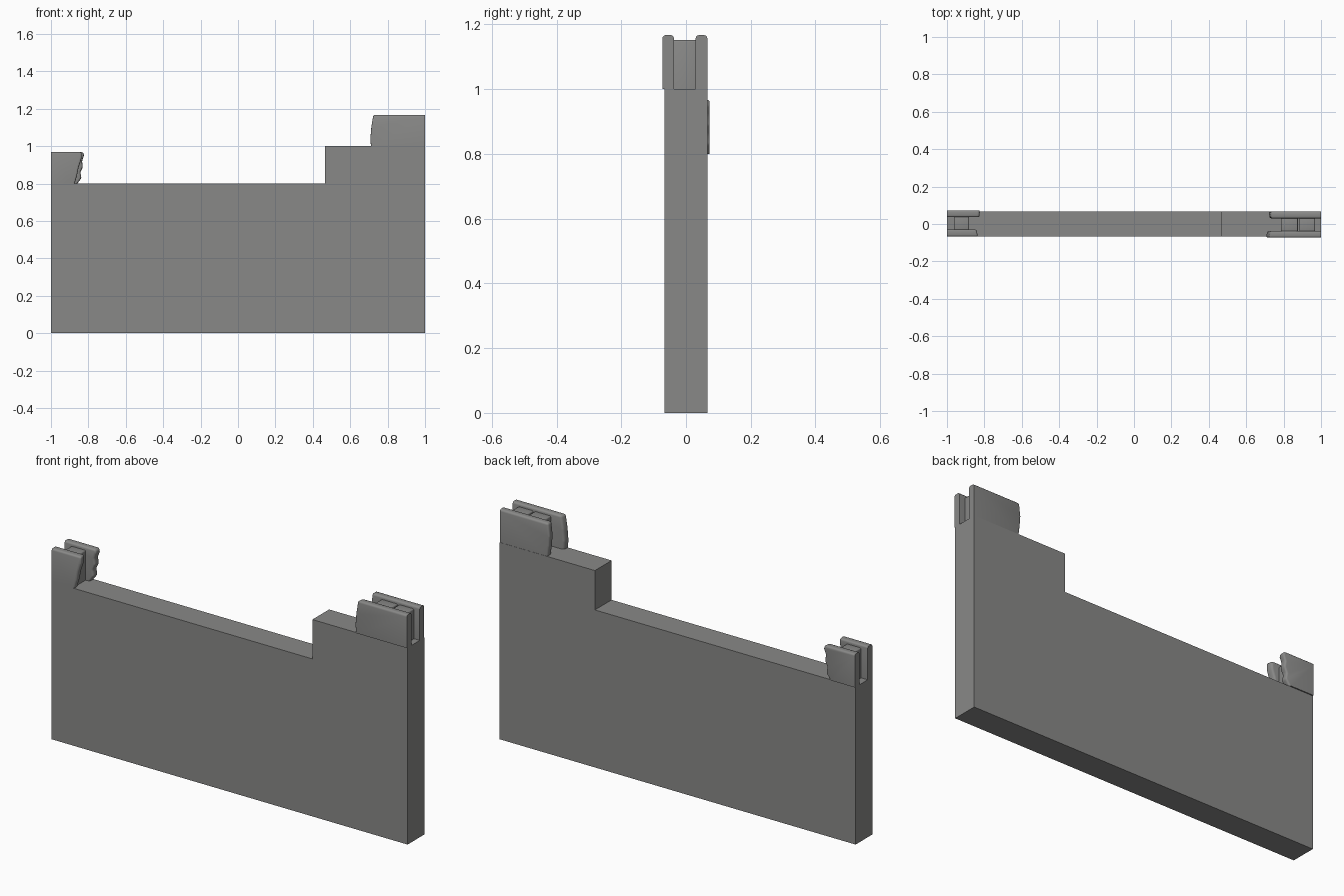
import bpy, bmesh

if "Cube" in bpy.data.objects:
    bpy.data.objects.remove(bpy.data.objects["Cube"])

stone = bpy.data.materials.new("stone_grey")
stone.diffuse_color = (0.25, 0.25, 0.245, 1)
stone.use_nodes = True
stone.node_tree.nodes["Principled BSDF"].inputs["Base Color"].default_value = stone.diffuse_color


def prism(name, profile, y0, y1, bevel=0.0, belly=0.0):
    """Extrude an (x, z) profile from y0 to y1; soften all but the wall-end and base edges."""
    bm = bmesh.new()
    face = bm.faces.new([bm.verts.new((x, y0, z)) for x, z in profile])
    ext = bmesh.ops.extrude_face_region(bm, geom=[face])
    for v in ext["geom"]:
        if isinstance(v, bmesh.types.BMVert):
            v.co.y = y1
            v.co.x += belly  # back outline shifted at the worn end
            if abs(v.co.x - belly) > 0.999:
                v.co.x -= belly
    bmesh.ops.recalc_face_normals(bm, faces=bm.faces)
    if bevel:
        low = min(z for _, z in profile)
        edges = [e for e in bm.edges
                 if not all(abs(v.co.x) > 0.999 for v in e.verts)
                 and not all(v.co.z < low + 0.001 for v in e.verts)]
        bmesh.ops.bevel(bm, geom=edges, offset=bevel, segments=3,
                        profile=0.5, affect='EDGES', clamp_overlap=True)
    me = bpy.data.meshes.new(name)
    bm.to_mesh(me)
    bm.free()
    ob = bpy.data.objects.new(name, me)
    bpy.context.collection.objects.link(ob)
    me.materials.append(stone)
    if bevel:
        bpy.context.view_layer.objects.active = ob
        ob.select_set(True)
        bpy.ops.object.shade_smooth_by_angle(angle=0.7)
        ob.select_set(False)
    return ob


def block(name, x0, x1, y0, y1, z0, z1, bevel=0.006):
    return prism(name, [(x0, z0), (x1, z0), (x1, z1), (x0, z1)], y0, y1, bevel)


# Stepped wall
prism("wall", [(-1, 0), (1, 0), (1, 1), (0.465, 1), (0.465, 0.8), (-1, 0.8)], -0.067, 0.067)

# Tall end: two worn facing stones with a recessed core
prism("right_front_stone",
      [(1, 1), (0.709, 1), (0.706, 1.04), (0.711, 1.10), (0.722, 1.167), (1, 1.167)],
      -0.073, -0.037, 0.01, 0.006)
prism("right_back_stone",
      [(1, 1), (0.735, 1), (0.728, 1.05), (0.724, 1.10), (0.732, 1.167), (1, 1.167)],
      0.03, 0.066, 0.01, -0.003)
block("right_core_inner", 0.785, 0.876, -0.041, 0.034, 1, 1.152)
block("right_core_outer", 0.884, 0.968, -0.041, 0.034, 1, 1.152)

# Low end: same arrangement, shorter, with ragged edges
prism("left_front_stone",
      [(-1, 0.8), (-0.872, 0.8), (-0.86, 0.84), (-0.85, 0.89), (-0.836, 0.93), (-0.835, 0.968), (-1, 0.968)],
      -0.067, -0.03, 0.009, -0.006)
prism("left_back_stone",
      [(-1, 0.8), (-0.86, 0.8), (-0.838, 0.83), (-0.845, 0.86), (-0.83, 0.89),
       (-0.836, 0.92), (-0.824, 0.95), (-0.83, 0.968), (-1, 0.968)],
      0.037, 0.073, 0.009, 0.002)
block("left_core", -0.963, -0.882, -0.034, 0.041, 0.8, 0.952)
